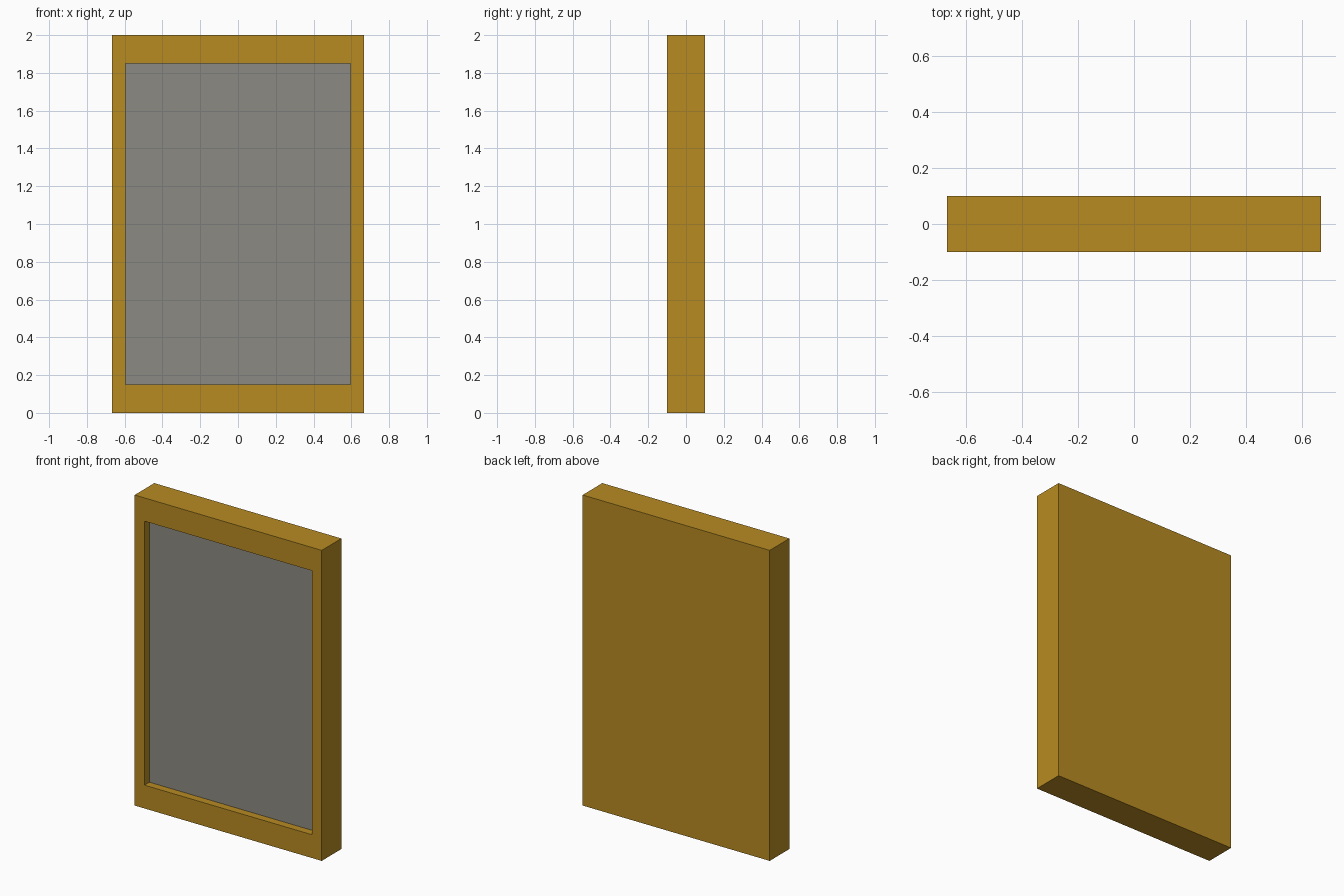
import bpy, bmesh
from mathutils import Vector

if "Cube" in bpy.data.objects:
    bpy.data.objects.remove(bpy.data.objects["Cube"])

W, D, H = 1.333, 0.2, 2.0
SIDE, END, RECESS = 0.1, 0.15, 0.05


def material(name, rgb):
    m = bpy.data.materials.new(name)
    m.diffuse_color = (*rgb, 1)
    m.use_nodes = True
    m.node_tree.nodes["Principled BSDF"].inputs["Base Color"].default_value = m.diffuse_color
    return m


# Solid box for the frame and backing
bm = bmesh.new()
bmesh.ops.create_cube(bm, size=1)
for v in bm.verts:
    v.co = Vector((v.co.x * W, v.co.y * D, (v.co.z + 0.5) * H))

# Inset the front: narrow side rails, wider top and bottom rails
bm.normal_update()
front = min(bm.faces, key=lambda f: f.calc_center_median().y)
bmesh.ops.inset_region(bm, faces=[front], thickness=SIDE)
for v in front.verts:
    v.co.z = END if v.co.z < H / 2 else H - END

# Push the panel back to form the recess
ext = bmesh.ops.extrude_discrete_faces(bm, faces=[front])
panel = ext["faces"][0]
for v in panel.verts:
    v.co.y += RECESS
panel.material_index = 1
bmesh.ops.recalc_face_normals(bm, faces=bm.faces)

mesh = bpy.data.meshes.new("framed_panel")
bm.to_mesh(mesh)
bm.free()
mesh.materials.append(material("golden wood", (0.479, 0.258, 0.016)))
mesh.materials.append(material("warm grey", (0.262, 0.254, 0.223)))
bpy.context.collection.objects.link(bpy.data.objects.new("framed_panel", mesh))
